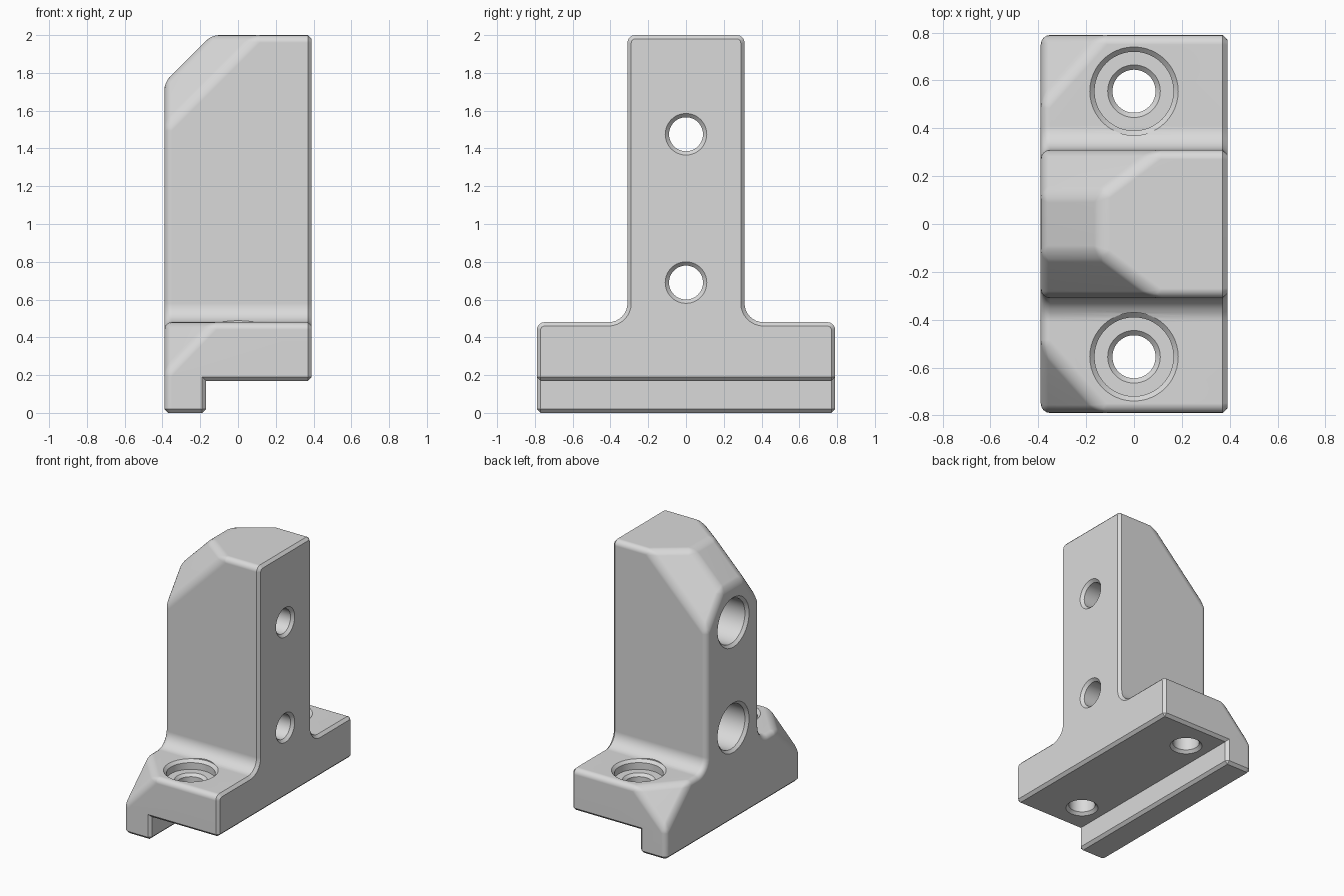
import bpy
import bmesh
import math
from mathutils import Matrix, Vector

cube = bpy.data.objects.get("Cube")
if cube:
    bpy.data.objects.remove(cube, do_unlink=True)

# Main dimensions: half width, base half depth, column half depth, heights
HX, BASE_Y, COL_Y = 0.39, 0.79, 0.31
BASE_Z, TOP_Z = 0.48, 2.0
FILLET, ROUND, CHAMFER = 0.10, 0.04, 0.02
SLOT_X, SLOT_Z = -0.17, 0.17


def to_object(bm, name):
    bmesh.ops.recalc_face_normals(bm, faces=bm.faces[:])
    mesh = bpy.data.meshes.new(name)
    bm.to_mesh(mesh)
    bm.free()
    ob = bpy.data.objects.new(name, mesh)
    bpy.context.collection.objects.link(ob)
    return ob


def cut(body, cutter):
    """Subtract a cutter from the body, then discard the cutter."""
    cutter.hide_render = True
    bpy.context.view_layer.objects.active = body
    mod = body.modifiers.new("cut", 'BOOLEAN')
    mod.operation = 'DIFFERENCE'
    mod.solver = 'EXACT'
    mod.object = cutter
    bpy.ops.object.modifier_apply(modifier=mod.name)
    bpy.data.objects.remove(cutter, do_unlink=True)


def slice_off(bm, point, normal):
    """Remove everything beyond a plane and cap the opening."""
    res = bmesh.ops.bisect_plane(bm, geom=bm.verts[:] + bm.edges[:] + bm.faces[:],
                                 plane_co=point, plane_no=normal, clear_outer=True)
    edges = [g for g in res["geom_cut"] if isinstance(g, bmesh.types.BMEdge)]
    bmesh.ops.edgenet_fill(bm, edges=edges)
    bmesh.ops.recalc_face_normals(bm, faces=bm.faces[:])


def hull_object(points, name):
    bm = bmesh.new()
    for p in points:
        bm.verts.new(p)
    bmesh.ops.convex_hull(bm, input=bm.verts[:])
    return to_object(bm, name)


def bolt_cutter(matrix, bore_depth, length):
    """Counterbored screw hole with chamfered rims, running down local -z."""
    wide, narrow, c, over = 0.165, 0.09, CHAMFER, 0.2
    profile = [(0, -over), (wide + c, -over), (wide + c, 0), (wide, c),
               (wide, bore_depth), (narrow + c, bore_depth), (narrow, bore_depth + c),
               (narrow, length - c), (narrow + c, length),
               (narrow + c, length + over / 2), (0, length + over / 2)]
    bm = bmesh.new()
    verts = [bm.verts.new((r, 0, -t)) for r, t in profile]
    edges = [bm.edges.new(pair) for pair in zip(verts, verts[1:])]
    bmesh.ops.spin(bm, geom=verts + edges, cent=(0, 0, 0), axis=(0, 0, 1),
                   angle=math.tau, steps=48, use_duplicate=False)
    bmesh.ops.remove_doubles(bm, verts=bm.verts[:], dist=0.0001)
    bm.transform(matrix)
    return to_object(bm, "bolt_cutter")


# Inverted T section with filleted inner corners, extruded across the width
half = [(BASE_Y, 0), (BASE_Y, BASE_Z)]
for i in range(9):
    a = math.radians(270 - 90 * i / 8)
    half.append((COL_Y + FILLET + FILLET * math.cos(a),
                 BASE_Z + FILLET + FILLET * math.sin(a)))
half.append((COL_Y, TOP_Z))
section = half + [(-y, z) for y, z in reversed(half)]
bm = bmesh.new()
face = bm.faces.new([bm.verts.new((-HX, y, z)) for y, z in section])
ext = bmesh.ops.extrude_face_region(bm, geom=[face])
bmesh.ops.translate(bm, vec=(2 * HX, 0, 0),
                    verts=[g for g in ext["geom"] if isinstance(g, bmesh.types.BMVert)])
bmesh.ops.recalc_face_normals(bm, faces=bm.faces[:])

# Sloped column top with faceted corners
slice_off(bm, (-0.14, 0, TOP_Z), (-1, 0, 1))
for s in (1, -1):
    slice_off(bm, (0.10, s * COL_Y, TOP_Z), (-0.18, s * 0.24, 0.18))
body = to_object(bm, "mounting_bracket")

# Clipped outer corners of the base
leg = Vector((0.26, 0.29, 0.27))
over = 0.05
scale = 1 + over * sum(1 / v for v in leg)
for s in (1, -1):
    p = Vector((-HX - over, s * (BASE_Y + over), BASE_Z + over))
    tips = [p + Vector((leg.x * scale, 0, 0)),
            p - Vector((0, s * leg.y * scale, 0)),
            p - Vector((0, 0, leg.z * scale))]
    cut(body, hull_object([p] + tips, "corner_cutter"))

# Recess under the base that leaves a locating foot
cut(body, hull_object([(x, y, z) for x in (SLOT_X, 1) for y in (-1, 1)
                       for z in (-1, SLOT_Z)], "slot_cutter"))

# Rounded edges first, then small chamfers around the mating faces
bm = bmesh.new()
bm.from_mesh(body.data)
bmesh.ops.dissolve_limit(bm, angle_limit=0.01, verts=bm.verts[:], edges=bm.edges[:])


def mating(edge):
    return any(f.normal.x > 0.95 or f.normal.z < -0.95 for f in edge.link_faces)


for chamfered, width, segments in ((False, ROUND, 4), (True, CHAMFER, 1)):
    bm.normal_update()
    edges = [e for e in bm.edges if len(e.link_faces) == 2 and e.is_convex
             and e.calc_face_angle() > math.radians(28) and mating(e) == chamfered]
    bmesh.ops.bevel(bm, geom=edges, offset=width, offset_type='OFFSET',
                    segments=segments, profile=0.5, affect='EDGES',
                    clamp_overlap=False)
bm.to_mesh(body.data)
bm.free()

# Screw holes: two down through the base, two across the column
for y in (-0.555, 0.555):
    place = Matrix.Translation((0, y, BASE_Z))
    cut(body, bolt_cutter(place, 0.07, BASE_Z - SLOT_Z))
for z in (0.69, 1.475):
    place = Matrix.Translation((-HX, 0, z)) @ Matrix.Rotation(-math.pi / 2, 4, 'Y')
    cut(body, bolt_cutter(place, 0.5, 2 * HX))

# Single grey finish
grey = bpy.data.materials.new("plain_grey")
grey.use_nodes = True
colour = (0.7, 0.7, 0.7, 1)
grey.diffuse_color = colour
grey.node_tree.nodes["Principled BSDF"].inputs["Base Color"].default_value = colour
body.data.materials.clear()
body.data.materials.append(grey)
for poly in body.data.polygons:
    poly.material_index = 0

# Smooth shading that keeps flat faces flat
bpy.ops.object.select_all(action='DESELECT')
body.select_set(True)
bpy.context.view_layer.objects.active = body
bpy.ops.object.shade_smooth_by_angle(angle=math.radians(30))
weighted = body.modifiers.new("weighted_normals", 'WEIGHTED_NORMAL')
weighted.keep_sharp = True
